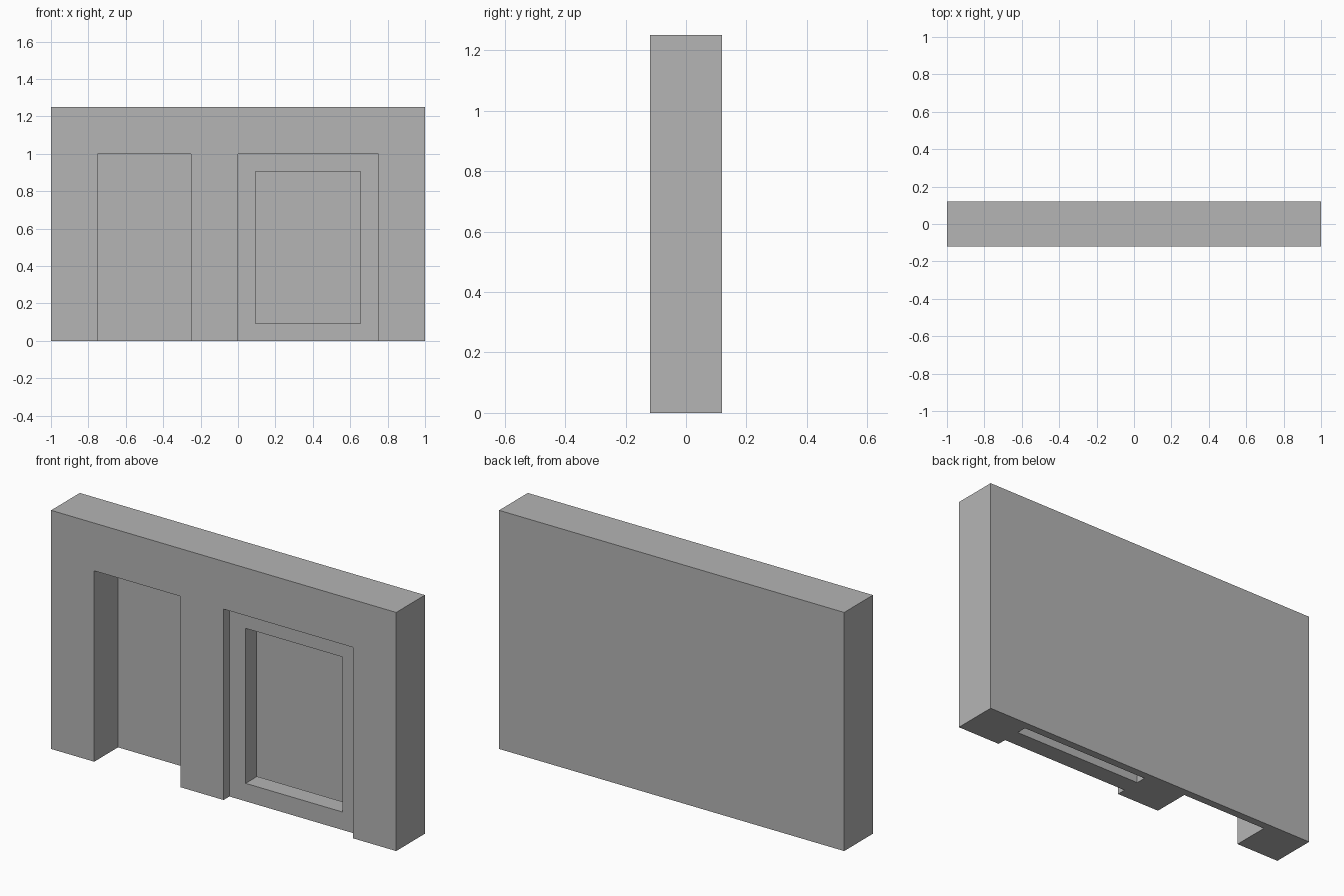
import bpy

# Remove the default cube
cube = bpy.data.objects.get("Cube")
if cube:
    bpy.data.objects.remove(cube, do_unlink=True)

# Single plain material
grey = bpy.data.materials.new("plain_grey")
grey.use_nodes = True
colour = (0.46, 0.46, 0.46, 1)
grey.diffuse_color = colour
grey.node_tree.nodes["Principled BSDF"].inputs["Base Color"].default_value = colour

# Main dimensions
FRONT, BACK = -0.119, 0.119
CAVITY = 0.078               # front of the thin back skin
FRAME_FRONT, FRAME_BACK = -0.071, 0.024
OVER = 0.1                   # overshoot of cutters


def box(name, x, y, z):
    """Box spanning the given (min, max) ranges."""
    spans = (x, y, z)
    centre = [(a + b) / 2 for a, b in spans]
    bpy.ops.mesh.primitive_cube_add(size=1, location=centre)
    obj = bpy.context.object
    obj.name = obj.data.name = name
    obj.scale = [b - a for a, b in spans]
    bpy.ops.object.transform_apply(location=True, rotation=False, scale=True)
    obj.data.materials.append(grey)
    return obj


def cut(target, x, y, z):
    """Subtract a box from the target and discard the cutter."""
    cutter = box("cutter", x, y, z)
    cutter.hide_render = True
    mod = target.modifiers.new("opening", "BOOLEAN")
    mod.operation, mod.solver, mod.object = "DIFFERENCE", "EXACT", cutter
    bpy.context.view_layer.objects.active = target
    bpy.ops.object.modifier_apply(modifier=mod.name)
    bpy.data.objects.remove(cutter, do_unlink=True)


# Wall with two deep recesses open at the front and the floor
wall = box("wall", (-1, 1), (FRONT, BACK), (0, 1.25))
for recess in ((-0.75, -0.25), (0, 0.75)):
    cut(wall, recess, (FRONT - OVER, CAVITY), (-OVER, 1))

# Window frame set back in the wider recess, with a hollow behind it
frame = box("window_frame", (0, 0.75), (FRAME_FRONT, FRAME_BACK), (0, 1))
cut(frame, (0.094, 0.656), (FRAME_FRONT - OVER, FRAME_BACK + OVER), (0.094, 0.906))
